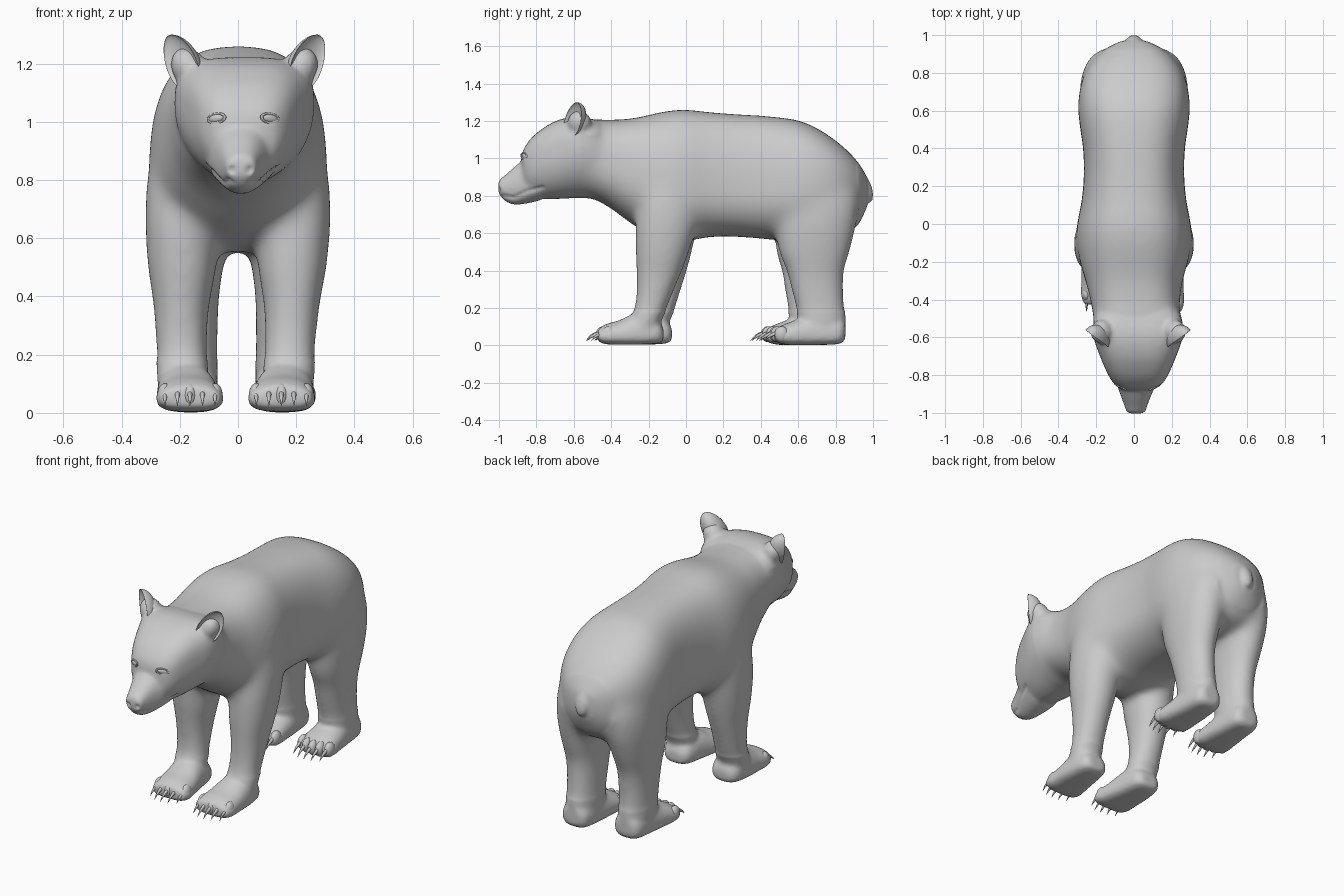
import bpy, bmesh, math
from mathutils import Vector, Matrix
from mathutils.bvhtree import BVHTree

if "Cube" in bpy.data.objects:
    bpy.data.objects.remove(bpy.data.objects["Cube"])

HEAD_X = 0.022   # the head is turned slightly to one side
# small stride: foot offset (x, y) per leg, keyed by (pair, side)
STRIDE = {("front", -1): (0, .04), ("front", 1): (-.016, -.005),
          ("hind", -1): (0, -.045), ("hind", 1): (-.01, 0)}


def spow(v, p):
    return math.copysign(abs(v) ** p, v)


def resample(rows, n=4):
    # smooth Catmull-Rom path through the section rows
    out = []
    for i in range(len(rows) - 1):
        p = [rows[max(i - 1, 0)], rows[i], rows[i + 1], rows[min(i + 2, len(rows) - 1)]]
        for k in range(n):
            t = k / n
            out.append([0.5 * (2 * b + (c - a) * t + (2 * a - 5 * b + 4 * c - d) * t * t
                               + (3 * b - a - 3 * c + d) * t ** 3) for a, b, c, d in zip(*p)])
    return out + [list(rows[-1])]


def loft(bm, rows, axis='y', hi_n=2.0, lo_n=2.0, side=1, seg=40, shift=(0, 0)):
    # row = position, centre x, half width, widest level, upper limit, lower limit
    rings = []
    for pos, cx, w, mid, hi, lo in resample(rows):
        ring = []
        for k in range(seg):
            a = 2 * math.pi * k / seg
            n = hi_n if math.sin(a) >= 0 else lo_n
            x = side * (cx + w * spow(math.cos(a), 2 / n))
            v = mid + (hi - mid if math.sin(a) >= 0 else mid - lo) * spow(math.sin(a), 2 / n)
            y, z = (pos, v) if axis == 'y' else (v, pos)
            f = min(1, max(0, (.65 - z) / .45))
            ring.append(bm.verts.new((x + f * shift[0], y + f * shift[1], z)))
        rings.append(ring)
    for r0, r1 in zip(rings, rings[1:]):
        for k in range(seg):
            bm.faces.new((r0[k], r0[(k + 1) % seg], r1[(k + 1) % seg], r1[k]))
    bm.faces.new(rings[0])
    bm.faces.new(rings[-1])


def ball(bm, loc, size, rot=Matrix(), seg=24):
    m = Matrix.Translation(loc) @ rot @ Matrix.Diagonal((*size, 1))
    return bmesh.ops.create_uvsphere(bm, u_segments=seg, v_segments=seg // 2 + 2, radius=1, matrix=m)['verts']


def finish(name, bm):
    bmesh.ops.recalc_face_normals(bm, faces=bm.faces)
    for f in bm.faces:
        f.smooth = True
    me = bpy.data.meshes.new(name)
    bm.to_mesh(me)
    bm.free()
    ob = bpy.data.objects.new(name, me)
    bpy.context.collection.objects.link(ob)
    return ob


bm = bmesh.new()
# torso and neck
loft(bm, [(-.62, .015, .19, 1.0, 1.20, .82), (-.5, .012, .225, .98, 1.207, .785),
          (-.4, .006, .238, .95, 1.207, .73), (-.3, 0, .258, .9, 1.212, .655),
          (-.2, 0, .287, .85, 1.232, .595), (-.1, 0, .306, .8, 1.254, .555),
          (0, 0, .302, .8, 1.261, .555), (.12, 0, .278, .82, 1.248, .578),
          (.26, 0, .266, .82, 1.237, .58), (.4, 0, .27, .82, 1.229, .57),
          (.5, 0, .285, .82, 1.219, .56), (.6, 0, .296, .82, 1.204, .555),
          (.7, 0, .29, .83, 1.162, .555), (.8, 0, .262, .83, 1.096, .57),
          (.88, 0, .208, .83, 1.026, .60), (.93, 0, .148, .82, .965, .66),
          (.968, 0, .07, .82, .9, .74)], 'y', 2.7, 2.2)
# skull
c = HEAD_X
loft(bm, [(-.88, c, .055, .95, 1.01, .86), (-.865, c, .105, .96, 1.055, .82),
          (-.83, c, .14, .97, 1.105, .80), (-.78, c, .168, 1.0, 1.15, .785),
          (-.7, c, .202, 1.02, 1.198, .782), (-.6, c, .236, 1.06, 1.222, .787),
          (-.5, c, .236, 1.05, 1.21, .788), (-.42, c, .19, 1.03, 1.18, .82)], 'y', 3.1, 2.0)
# muzzle
loft(bm, [(-.78, .015, .13, .9, 1.04, .775), (-.86, .012, .1, .87, .998, .757),
          (-.92, .01, .076, .86, .952, .752), (-.965, .01, .06, .85, .912, .77),
          (-.99, .01, .052, .85, .892, .795), (-1.004, .01, .04, .85, .874, .82)], 'y', 2.3, 2.2)
# tail
ball(bm, (0, .972, .83), (.04, .026, .07), Matrix.Rotation(math.radians(12), 4, 'X'))
for s in (-1, 1):
    # ear roots
    ball(bm, (HEAD_X + s * .19, -.57, 1.185), (.06, .065, .075), Matrix.Rotation(s * .5, 4, 'Y'))
    # front legs and feet
    sh = STRIDE["front", s]
    loft(bm, [(.95, .18, .10, -.1, .04, -.22), (.8, .193, .12, -.1, .06, -.25),
              (.65, .193, .126, -.11, .06, -.27), (.5, .192, .119, -.125, .02, -.27),
              (.4, .194, .102, -.135, -.015, -.265), (.3, .195, .092, -.155, -.055, -.262),
              (.2, .193, .089, -.18, -.095, -.272), (.12, .19, .088, -.21, -.13, -.30),
              (.03, .185, .085, -.24, -.155, -.33)], 'z', 2.1, 2.2, s, shift=sh)
    loft(bm, [(-.115, .18, .05, .06, .09, .025), (-.15, .18, .085, .065, .14, .01),
              (-.25, .178, .1, .06, .175, .004), (-.35, .17, .11, .055, .135, .004),
              (-.42, .165, .116, .05, .115, .006), (-.467, .165, .1, .05, .09, .02)],
         'y', 2.2, 3, s, shift=sh)
    # hind legs and feet
    sh = STRIDE["hind", s]
    loft(bm, [(.95, .13, .11, .68, .85, .5), (.8, .145, .135, .69, .922, .47),
              (.65, .155, .132, .69, .912, .475), (.5, .162, .112, .685, .878, .495),
              (.4, .162, .098, .69, .848, .535), (.3, .16, .092, .7, .844, .56),
              (.2, .16, .09, .715, .85, .587), (.12, .16, .09, .72, .853, .60),
              (.03, .16, .085, .72, .835, .60)], 'z', 2.1, 2.2, s, shift=sh)
    loft(bm, [(.852, .16, .045, .08, .13, .035), (.82, .16, .082, .07, .15, .008),
              (.7, .16, .095, .06, .17, .002), (.6, .163, .104, .055, .14, .002),
              (.53, .165, .11, .05, .115, .004), (.473, .165, .1, .05, .09, .02)],
         'y', 2.2, 3, s, shift=sh)

# fuse everything into one skin
raw = finish("skin_parts", bm)
mod = raw.modifiers.new("fuse", 'REMESH')
mod.mode = 'VOXEL'
mod.voxel_size = 0.0105
mod = raw.modifiers.new("soften", 'SMOOTH')
mod.factor, mod.iterations = 0.5, 12
fused = bpy.data.meshes.new_from_object(raw.evaluated_get(bpy.context.evaluated_depsgraph_get()))
bpy.data.objects.remove(raw)
bm = bmesh.new()
bm.from_mesh(fused)

# extra softening where limbs and neck meet the torso
blend = [v for v in bm.verts if -.56 < v.co.y < .92 and v.co.z > .18
         and not (v.co.z > 1.12 and v.co.y < -.45)]
for i in range(45):
    bmesh.ops.smooth_vert(bm, verts=blend, factor=.5, use_axis_x=True, use_axis_y=True, use_axis_z=True)
bm.normal_update()
tree = BVHTree.FromBMesh(bm)

# mouth crease and nostrils pressed into the skin
mouth = [Vector(p) for p in ((-.975, .80), (-.92, .79), (-.85, .825), (-.765, .845))]
moves = []
for v in bm.verts:
    if v.co.y > -.74:
        continue
    p, d = Vector((v.co.y, v.co.z)), 1
    for a, b in zip(mouth, mouth[1:]):
        t = max(0, min(1, (p - a).dot(b - a) / (b - a).length_squared))
        d = min(d, (p - a.lerp(b, t)).length)
    if d < .014 and abs(v.normal.x) > .3:
        moves.append((v, v.normal * -.007 * (1 - d / .014)))
    d = math.hypot(abs(v.co.x - .01) - .03, v.co.z - .835)
    if d < .015 and v.co.y < -.95 and v.normal.y < -.2:
        moves.append((v, Vector((0, .018 * (1 - d / .015), 0))))
for v, m in moves:
    v.co += m
finish("body_skin", bm)

# eyes with lids
bm = bmesh.new()
for s in (-1, 1):
    hit = tree.ray_cast(Vector((HEAD_X - .004 + s * .093, -2, 1.012)), Vector((0, 1, 0)))[0]
    rot = Matrix.Rotation(s * math.radians(28), 4, 'Z') @ Matrix.Rotation(s * math.radians(8), 4, 'Y')
    ball(bm, hit + Vector((0, .007, 0)), (.03, .011, .015), rot)
    for k in range(40):
        a = math.pi * k / 20
        q = rot @ Vector((.032 * math.cos(a), .003, .016 * math.sin(a)))
        ball(bm, hit + q, (.006, .005, .004), rot, 10)
finish("eyes", bm)

# cupped ears
for s, name in ((-1, "ear_left"), (1, "ear_right")):
    bm = bmesh.new()
    for v in ball(bm, (0, 0, 0), (.066, .075, .105)):
        if v.co.y < 0:
            v.co.y *= -.35
        v.co.x *= 1 - 1.2 * v.co.z
    rot = Matrix.Rotation(s * math.radians(38), 4, 'Z') @ Matrix.Rotation(s * math.radians(30), 4, 'Y')
    bm.transform(Matrix.Translation((HEAD_X + s * .222, -.607, 1.205)) @ rot)
    ear = finish(name, bm)
    ear.modifiers.new("soft", 'SUBSURF').levels = 1

# toes and claws
for label, y0 in (("front", -.438), ("hind", .483)):
    toes, claws = bmesh.new(), bmesh.new()
    for s in (-1, 1):
        dx, dy = STRIDE[label, s]
        for k in range(-2, 3):
            x, y = s * .165 + k * .043 + dx, y0 + .007 * k * k + dy
            ball(toes, (x, y, .06), (.026, .038, .042))
            tip = [(y - .015, x, .011, .068, .08, .054), (y - .045, x, .008, .06, .07, .049),
                   (y - .072, x, .005, .045, .052, .038), (y - .092, x, .001, .025, .026, .024)]
            loft(claws, tip, seg=8)
    finish(label + "_toes", toes)
    finish(label + "_claws", claws)
